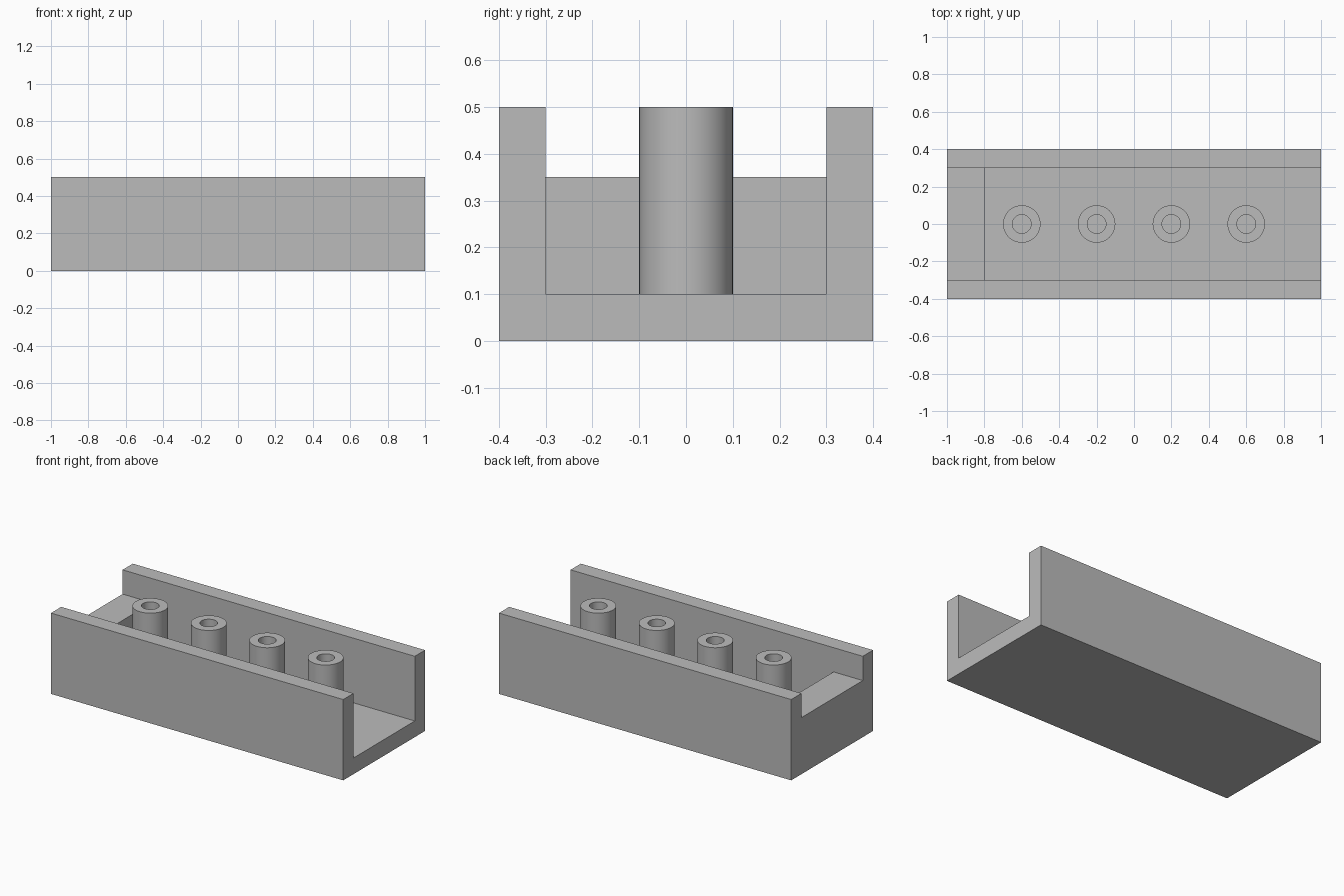
import bpy
import bmesh
import math

if "Cube" in bpy.data.objects:
    bpy.data.objects.remove(bpy.data.objects["Cube"], do_unlink=True)

GREY = 0.5
grey = bpy.data.materials.new("plain_grey")
grey.use_nodes = True
grey.diffuse_color = (GREY, GREY, GREY, 1)
grey.node_tree.nodes["Principled BSDF"].inputs["Base Color"].default_value = (GREY, GREY, GREY, 1)


def finish(bm, name):
    """Turn a bmesh into a named grey object."""
    mesh = bpy.data.meshes.new(name)
    bm.to_mesh(mesh)
    bm.free()
    mesh.materials.append(grey)
    obj = bpy.data.objects.new(name, mesh)
    bpy.context.collection.objects.link(obj)
    return obj


def extrude_side_profile(name, points, half_width):
    """Extrude an (x, z) outline across y."""
    bm = bmesh.new()
    face = bm.faces.new([bm.verts.new((x, -half_width, z)) for x, z in points])
    grown = bmesh.ops.extrude_face_region(bm, geom=[face])["geom"]
    verts = [g for g in grown if isinstance(g, bmesh.types.BMVert)]
    bmesh.ops.translate(bm, verts=verts, vec=(0, 2 * half_width, 0))
    bmesh.ops.recalc_face_normals(bm, faces=bm.faces)
    return finish(bm, name)


# Tray: solid block with a stepped channel, leaving a low wall at the -x end
tray = extrude_side_profile("tray", [(-1, 0), (1, 0), (1, 0.5), (-1, 0.5)], 0.4)
cutter = extrude_side_profile(
    "channel_cutter",
    [(-1.1, 0.35), (-0.8, 0.35), (-0.8, 0.1), (1.1, 0.1), (1.1, 0.6), (-1.1, 0.6)], 0.3)
cutter.hide_render = True
channel = tray.modifiers.new("channel", "BOOLEAN")
channel.operation = "DIFFERENCE"
channel.solver = "EXACT"
channel.object = cutter
bpy.context.view_layer.objects.active = tray
bpy.ops.object.modifier_apply(modifier=channel.name)
bpy.data.objects.remove(cutter, do_unlink=True)


def hollow_post(name, x):
    """Lathe a tube that stands on the channel floor."""
    bm = bmesh.new()
    profile = [bm.verts.new(p) for p in
               [(0.1, 0, 0.1), (0.1, 0, 0.5), (0.05, 0, 0.5), (0.05, 0, 0.1)]]
    edges = [bm.edges.new(pair) for pair in zip(profile, profile[1:])]
    bmesh.ops.spin(bm, geom=profile + edges, cent=(0, 0, 0), axis=(0, 0, 1),
                   angle=math.tau, steps=64, use_merge=True)
    bmesh.ops.remove_doubles(bm, verts=bm.verts, dist=0.0001)
    # Orient faces outward from the tube wall's centre line
    for face in bm.faces:
        centre = face.calc_center_median()
        middle = centre.copy()
        middle.z = 0.3
        middle.xy = centre.xy.normalized() * 0.075
        face.normal_update()
        if face.normal.dot(centre - middle) < 0:
            face.normal_flip()
    post = finish(bm, name)
    post.location.x = x
    bpy.ops.object.select_all(action="DESELECT")
    post.select_set(True)
    bpy.context.view_layer.objects.active = post
    bpy.ops.object.shade_smooth_by_angle(angle=math.radians(30))


# Row of four hollow posts
for i in range(4):
    hollow_post(f"post_{i + 1}", -0.6 + 0.4 * i)
